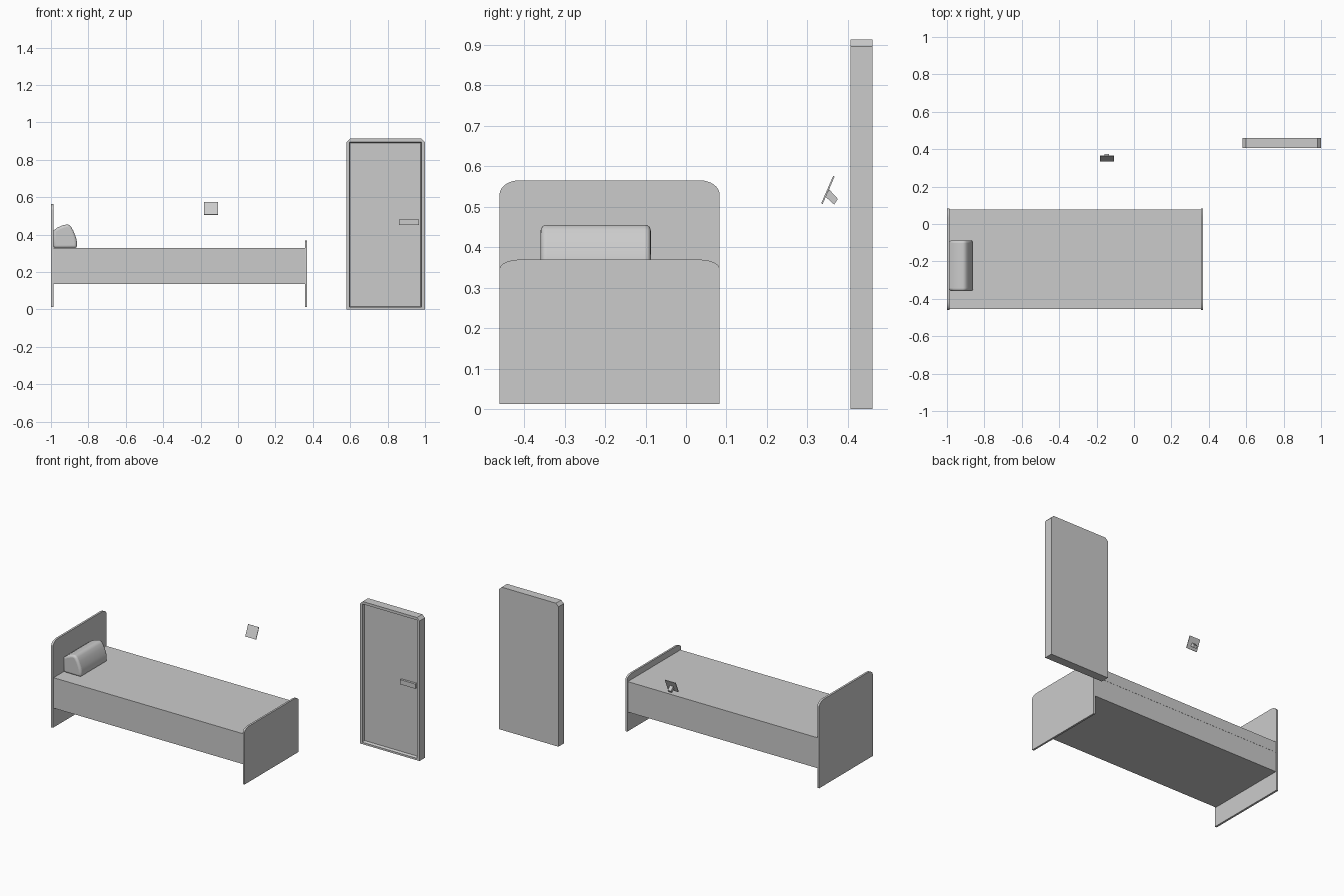
import bpy, bmesh, math
from mathutils import Vector

if "Cube" in bpy.data.objects:
    bpy.data.objects.remove(bpy.data.objects["Cube"])


def prism(name, pts, axis, a, b):
    """Extrude a 2D profile along 'x' (points are y,z) or 'y' (points are x,z)."""
    put = (lambda p: (a, p[0], p[1])) if axis == 'x' else (lambda p: (p[0], a, p[1]))
    bm = bmesh.new()
    face = bm.faces.new([bm.verts.new(put(p)) for p in pts])
    ext = bmesh.ops.extrude_face_region(bm, geom=[face])
    step = Vector((b - a, 0, 0)) if axis == 'x' else Vector((0, b - a, 0))
    bmesh.ops.translate(bm, vec=step,
                        verts=[v for v in ext['geom'] if isinstance(v, bmesh.types.BMVert)])
    bmesh.ops.recalc_face_normals(bm, faces=bm.faces)
    mesh = bpy.data.meshes.new(name)
    bm.to_mesh(mesh)
    bm.free()
    ob = bpy.data.objects.new(name, mesh)
    bpy.context.collection.objects.link(ob)
    return ob


def box(name, x0, x1, y0, y1, z0, z1):
    return prism(name, [(x0, z0), (x1, z0), (x1, z1), (x0, z1)], 'y', y0, y1)


def smooth(ob):
    bpy.ops.object.select_all(action='DESELECT')
    ob.select_set(True)
    bpy.context.view_layer.objects.active = ob
    bpy.ops.object.shade_smooth_by_angle(angle=math.radians(40))


def board(name, x0, x1, top, rz):
    """Bed end board with elliptical upper corners."""
    y0, y1, z0, ry = -0.4605, 0.083, 0.012, 0.05
    pts = [(y0, z0), (y1, z0)]
    for cy, start in ((y1 - ry, 0), (y0 + ry, 90)):
        for i in range(9):
            t = math.radians(start + i * 90 / 8)
            pts.append((cy + ry * math.cos(t), top - rz + rz * math.sin(t)))
    ob = prism(name, pts, 'x', x0, x1)
    smooth(ob)


# Bed
board("headboard", -1.0, -0.987, 0.565, 0.035)
board("footboard", 0.357, 0.369, 0.369, 0.023)
box("bed_base", -0.99, 0.36, -0.453, 0.0775, 0.135, 0.268)
box("mattress", -0.99, 0.36, -0.454, 0.0785, 0.262, 0.33)

# Pillow leaning on the headboard
pillow = prism("pillow", [(-0.987, 0.328), (-0.861, 0.328), (-0.861, 0.36), (-0.866, 0.385),
                          (-0.88, 0.42), (-0.893, 0.443), (-0.903, 0.452), (-0.915, 0.455),
                          (-0.94, 0.449), (-0.965, 0.438), (-0.987, 0.422)],
               'y', -0.359, -0.087)
bev = pillow.modifiers.new("soft_ends", 'BEVEL')
bev.width, bev.segments = 0.014, 4
bev.limit_method, bev.angle_limit = 'ANGLE', math.radians(60)
smooth(pillow)

# Door: chamfered frame with sloped recess and backing
dx0, dx1, dz1, c = 0.58, 1.0, 0.913, 0.018
yf, yb, depth = 0.406, 0.4605, 0.018
door = prism("door", [(dx0, 0), (dx1, 0), (dx1, dz1 - c), (dx1 - c, dz1),
                      (dx0 + c, dz1), (dx0, dz1 - c)], 'y', yf, yb)
bm = bmesh.new()
bm.from_mesh(door.data)
bm.faces.ensure_lookup_table()
front = min(bm.faces, key=lambda f: f.calc_center_median().y)
bmesh.ops.delete(bm, geom=[front], context='FACES_ONLY')
find = lambda x, z: min(bm.verts, key=lambda v: (v.co - Vector((x, yf, z))).length)
outer = [find(dx0, 0), find(dx1, 0), find(dx1, dz1 - c), find(dx1 - c, dz1),
         find(dx0 + c, dz1), find(dx0, dz1 - c)]
corners = [(0.595, 0.012), (0.982, 0.012), (0.982, 0.896), (0.595, 0.896)]
rim = [bm.verts.new((x, yf, z)) for x, z in corners]
floor = [bm.verts.new((x + (0.005 if x < 0.8 else -0.005), yf + depth,
                       z + (0.005 if z < 0.5 else -0.005))) for x, z in corners]
o, r = outer, rim
for f in ((o[0], o[1], r[1], r[0]), (o[1], o[2], r[2], r[1]), (o[2], o[3], r[2]),
          (o[3], o[4], r[3], r[2]), (o[4], o[5], r[3]), (o[5], o[0], r[0], r[3])):
    bm.faces.new(f)
for i in range(4):
    j = (i + 1) % 4
    bm.faces.new((r[i], r[j], floor[j], floor[i]))
bm.faces.new(floor)
bmesh.ops.recalc_face_normals(bm, faces=bm.faces)
bm.to_mesh(door.data)
bm.free()
box("door_handle", 0.86, 0.968, yf + 0.004, yf + depth + 0.002, 0.452, 0.482)

# Tilted wall screen with its bracket
a = math.radians(23.5)
n, u = Vector((math.cos(a), -math.sin(a))), Vector((math.sin(a), math.cos(a)))
mid = Vector((0.3505, 0.541))
rect = lambda n0, n1, u0, u1: [mid + n * s + u * t for s, t in
                               ((n0, u0), (n1, u0), (n1, u1), (n0, u1))]
prism("screen", rect(-0.002, 0.002, -0.037, 0.037), 'x', -0.183, -0.107)
prism("screen_bracket", [(0.345, 0.524), (0.354, 0.542), (0.375, 0.519), (0.366, 0.505)],
      'x', -0.157, -0.133)
